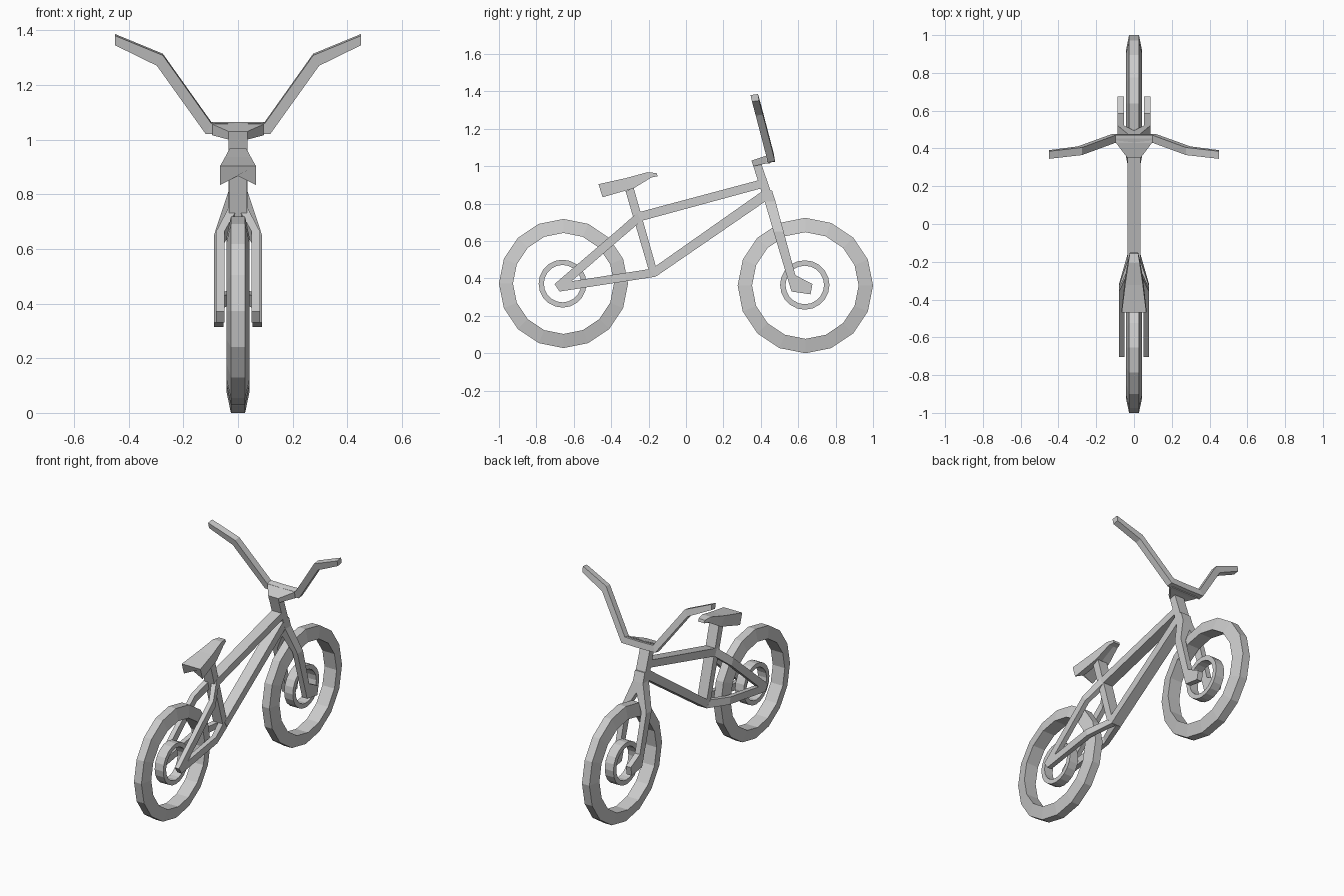
import bpy, bmesh, math


def make(name, bm, mirror=False):
    bmesh.ops.recalc_face_normals(bm, faces=bm.faces)
    me = bpy.data.meshes.new(name)
    bm.to_mesh(me)
    bm.free()
    ob = bpy.data.objects.new(name, me)
    bpy.context.collection.objects.link(ob)
    if mirror:
        ob.modifiers.new("mirror", 'MIRROR')
    return ob


def loft(name, sections, mirror=False, cap_start=True):
    """Skin a list of equal-length point loops."""
    bm = bmesh.new()
    loops = [[bm.verts.new(p) for p in s] for s in sections]
    n = len(loops[0])
    for a, b in zip(loops, loops[1:]):
        for i in range(n):
            j = (i + 1) % n
            bm.faces.new((a[i], a[j], b[j], b[i]))
    if cap_start:
        bm.faces.new(loops[0])
    bm.faces.new(loops[-1])
    return make(name, bm, mirror)


def beam(name, profile, half):
    """Side (y, z) outline extruded across x."""
    return loft(name, [[(x, y, z) for y, z in profile] for x in (-half, half)])


def leg(name, sections):
    """Mirrored strut; each section is x_in, x_out, (y, z), (y, z)."""
    return loft(name, [[(a, *p), (b, *p), (b, *q), (a, *q)]
                       for a, b, p, q in sections], mirror=True)


def ring(name, y, z, r_out, r_in, w_out, w_in, sides):
    """Low-poly ring around the x axis with a trapezoid section."""
    bm = bmesh.new()
    prof = [(-w_out, r_out), (w_out, r_out), (w_in, r_in), (-w_in, r_in)]
    loops = []
    for i in range(sides):
        t = 2 * math.pi * i / sides
        loops.append([bm.verts.new((x, y + r * math.cos(t), z + r * math.sin(t)))
                      for x, r in prof])
    for i in range(sides):
        a, b = loops[i], loops[(i + 1) % sides]
        for k in range(4):
            m = (k + 1) % 4
            bm.faces.new((a[k], a[m], b[m], b[k]))
    return make(name, bm)


# Wheels and hub rings
ring("rear_tyre", -0.655, 0.373, 0.345, 0.27, 0.026, 0.042, 16)
ring("front_tyre", 0.638, 0.362, 0.362, 0.285, 0.026, 0.042, 16)
ring("rear_hub_ring", -0.66, 0.372, 0.128, 0.10, 0.03, 0.03, 20)
ring("front_hub_ring", 0.635, 0.365, 0.132, 0.103, 0.03, 0.03, 20)

# Main frame tubes
W = 0.034
beam("top_tube", [(-0.26, 0.752), (0.388, 0.925), (0.404, 0.882), (-0.245, 0.706)], W)
beam("down_tube", [(-0.182, 0.452), (0.41, 0.868), (0.436, 0.82), (-0.158, 0.412)], W)
beam("seat_tube", [(-0.323, 0.866), (-0.195, 0.43), (-0.158, 0.412),
                   (-0.16, 0.46), (-0.28, 0.885)], W * 0.98)
beam("head_tube", [(0.36, 1.0), (0.404, 1.01), (0.468, 0.82), (0.42, 0.81)], W)

# Rear stays
leg("seat_stays", [
    (0.0, 0.034, (-0.26, 0.752), (-0.24, 0.706)),
    (0.05, 0.08, (-0.36, 0.664), (-0.34, 0.621)),
    (0.05, 0.08, (-0.66, 0.407), (-0.612, 0.385)),
    (0.05, 0.08, (-0.703, 0.37), (-0.676, 0.33))])
leg("chain_stays", [
    (0.0, 0.034, (-0.195, 0.45), (-0.158, 0.41)),
    (0.05, 0.08, (-0.33, 0.429), (-0.32, 0.385)),
    (0.05, 0.08, (-0.612, 0.385), (-0.676, 0.33))])

# Front fork with forward feet
leg("fork", [
    (0.0, 0.034, (0.404, 0.866), (0.46, 0.87)),
    (0.0, 0.035, (0.421, 0.81), (0.479, 0.81)),
    (0.0, 0.055, (0.439, 0.75), (0.495, 0.75)),
    (0.053, 0.088, (0.468, 0.65), (0.522, 0.65)),
    (0.053, 0.088, (0.564, 0.33), (0.585, 0.417)),
    (0.053, 0.088, (0.666, 0.315), (0.676, 0.37))])

# Stem widening towards the bar
loft("stem", [[(-w, yb, zb), (w, yb, zb), (w, yt, zt), (-w, yt, zt)]
              for w, yb, zb, yt, zt in [(0.035, 0.36, 1.0, 0.35, 1.03),
                                        (0.092, 0.432, 1.015, 0.425, 1.055),
                                        (0.095, 0.452, 1.016, 0.452, 1.064)]])

# Handlebar: upper (x, z), lower (x, z), centre y
bar = [(0.0, 1.063, 0.0, 1.018, 0.455), (0.098, 1.065, 0.118, 1.02, 0.455),
       (0.275, 1.314, 0.297, 1.27, 0.39), (0.45, 1.386, 0.45, 1.345, 0.37)]
loft("handlebar", [[(xu, y - 0.025, zu - 0.006), (xu, y + 0.015, zu),
                    (xl, y + 0.021, zl + 0.006), (xl, y - 0.017, zl)]
                   for xu, zu, xl, zl, y in bar], mirror=True, cap_start=False)

# Saddle with a raised groove underneath at the back
saddle = [(0.065, -0.468, 0.904, -0.446, 0.834, 0.033),
          (0.047, -0.323, 0.936, -0.28, 0.882, 0.01),
          (0.03, -0.206, 0.968, -0.184, 0.94, 0.0),
          (0.022, -0.157, 0.963, -0.152, 0.946, 0.0)]
loft("seat", [[(-w, yt, zt), (w, yt, zt), (w, yb, zb), (0, yb, zb + g), (-w, yb, zb)]
              for w, yt, zt, yb, zb, g in saddle])
